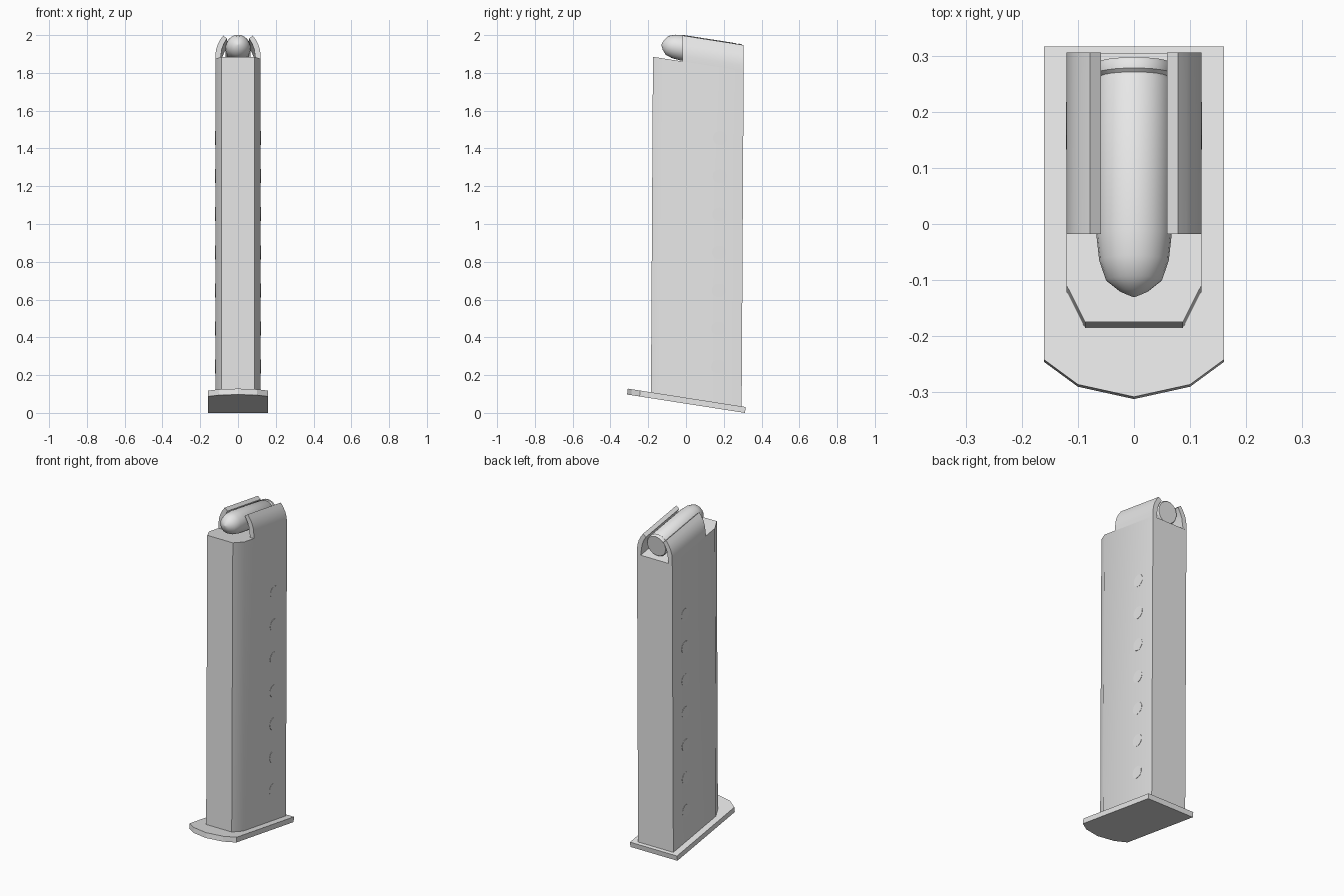
import bpy, bmesh, math
from mathutils import Matrix, Vector

if "Cube" in bpy.data.objects:
    bpy.data.objects.remove(bpy.data.objects["Cube"])

grey = bpy.data.materials.new("light_grey")
grey.diffuse_color = (0.8, 0.8, 0.8, 1)
grey.use_nodes = True
grey.node_tree.nodes["Principled BSDF"].inputs["Base Color"].default_value = grey.diffuse_color

SLOPE = -0.156                      # rake of the top, base and cartridge


def finish(name, bm, smooth=None):
    bmesh.ops.recalc_face_normals(bm, faces=bm.faces[:])
    me = bpy.data.meshes.new(name)
    bm.to_mesh(me)
    bm.free()
    me.materials.append(grey)
    ob = bpy.data.objects.new(name, me)
    bpy.context.collection.objects.link(ob)
    if smooth:
        bpy.ops.object.select_all(action='DESELECT')
        ob.select_set(True)
        bpy.context.view_layer.objects.active = ob
        bpy.ops.object.shade_smooth_by_angle(angle=math.radians(smooth))
    return ob


def loft(name, rings, smooth=None):
    """Skin a closed solid through rings of equal length."""
    bm = bmesh.new()
    loops = [[bm.verts.new(p) for p in r] for r in rings]
    n = len(loops[0])
    for a, b in zip(loops, loops[1:]):
        for i in range(n):
            j = (i + 1) % n
            bm.faces.new((a[i], a[j], b[j], b[i]))
    bm.faces.new(loops[0])
    bm.faces.new(loops[-1])
    return finish(name, bm, smooth)


def lean(z):
    return 0.006 * (z - 1)


# magazine tube: chamfered front, raked bottom and top
outline = [(-0.12, 0.3), (-0.12, -0.115), (-0.087, -0.18),
           (0.087, -0.18), (0.12, -0.115), (0.12, 0.3)]


def tube_ring(z0):
    return [(x, y + lean(z0), z0 + SLOPE * (y + 0.02)) for x, y in outline]


loft("magazine_tube", [tube_ring(0.07), tube_ring(1.86)], 30)

# feed lips curling over the cartridge
lip = [(0.12, 1.86), (0.12, 1.89), (0.117, 1.92), (0.108, 1.95), (0.094, 1.976),
       (0.078, 1.998), (0.059, 1.982), (0.075, 1.955), (0.086, 1.925), (0.095, 1.86)]
for side, name in ((-1, "left_feed_lip"), (1, "right_feed_lip")):
    loft(name, [[(side * x, y, z + SLOPE * (y + 0.02)) for x, z in lip]
                for y in (-0.018, 0.3 + lean(1.9))], 30)

# base plate with pointed front
half = [(0.16, 0.312), (0.16, -0.246), (0.1, -0.29)]
plate = half + [(0, -0.312)] + [(-x, y) for x, y in reversed(half)]
loft("base_plate", [[(x, y + dy, z + SLOPE * (y - 0.312)) for x, y in plate]
                    for z, dy in ((0.0, 0.0), (0.031, 0.004))])

# cartridge: lathe profile (distance along axis, radius)
profile = [(0.288, 0.062), (0.282, 0.067), (0.268, 0.067), (0.262, 0.061),
           (0.254, 0.067), (-0.02, 0.067), (-0.065, 0.062), (-0.1, 0.05),
           (-0.12, 0.025), (-0.13, 0.002)]
SIDES = 24
rings = []
for y, r in profile:
    rings.append([(r * math.cos(t), y + 0.15 * r * math.sin(t),
                   1.933 + SLOPE * (y + 0.02) + r * math.sin(t))
                  for t in (2 * math.pi * i / SIDES for i in range(SIDES))])
loft("cartridge", rings, 40)

# round witness marks on both sides
bm = bmesh.new()
for side in (-1, 1):
    for i in range(7):
        z = 0.245 + 0.2017 * i
        m = (Matrix.Translation(Vector((side * 0.12, 0.17 + 0.0017 * i, z)))
             @ Matrix.Rotation(math.pi / 2, 4, 'Y'))
        bmesh.ops.create_cone(bm, cap_ends=True, segments=20, radius1=0.037,
                              radius2=0.037, depth=0.003, matrix=m)
finish("witness_marks", bm)
